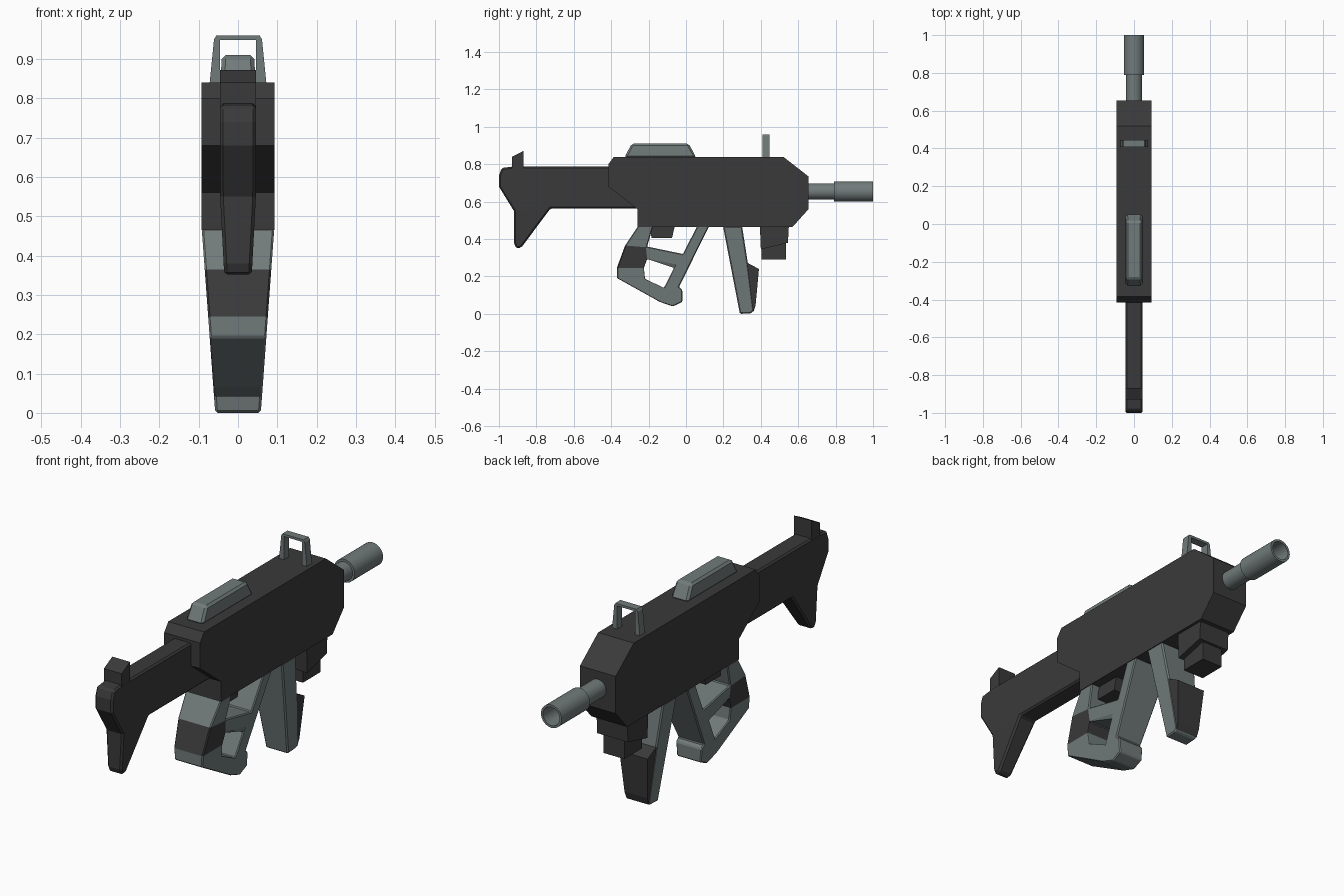
import bpy, bmesh, math
from mathutils import Matrix

if "Cube" in bpy.data.objects:
    bpy.data.objects.remove(bpy.data.objects["Cube"])


def material(name, rgb):
    m = bpy.data.materials.new(name)
    m.diffuse_color = (*rgb, 1)
    m.use_nodes = True
    m.node_tree.nodes["Principled BSDF"].inputs["Base Color"].default_value = m.diffuse_color
    return m


DARK = material("charcoal", (0.042, 0.042, 0.042))
LIGHT = material("steel grey", (0.165, 0.195, 0.195))


def finish(bm, name, mats, bevel=0.0):
    bmesh.ops.recalc_face_normals(bm, faces=bm.faces)
    me = bpy.data.meshes.new(name)
    bm.to_mesh(me)
    bm.free()
    for m in mats:
        me.materials.append(m)
    ob = bpy.data.objects.new(name, me)
    bpy.context.collection.objects.link(ob)
    if bevel:
        mod = ob.modifiers.new("Bevel", "BEVEL")
        mod.width = bevel
        mod.segments = 1
        mod.limit_method = 'ANGLE'
        mod.angle_limit = math.radians(35)
    return ob


def plate(name, pts, half, mats, cells=None, second=(), bevel=0.0, axis='X', centre=0.0):
    """Side profile made of cells, given thickness 2*half(z); cells in 'second' use material 1."""
    cells = cells or [list(range(len(pts)))]
    bm = bmesh.new()

    def vert(p, s):
        d = s * half(p[1]) + centre
        return bm.verts.new((d, p[0], p[1]) if axis == 'X' else (p[0], d, p[1]))
    left = [vert(p, -1) for p in pts]
    right = [vert(p, 1) for p in pts]
    edges = [frozenset((c[i - 1], c[i])) for c in cells for i in range(len(c))]
    for k, c in enumerate(cells):
        faces = [bm.faces.new([left[i] for i in c]), bm.faces.new([right[i] for i in reversed(c)])]
        for i in range(len(c)):
            a, b = c[i - 1], c[i]
            if edges.count(frozenset((a, b))) == 1:      # outline edge gets a wall
                faces.append(bm.faces.new((left[a], right[a], right[b], left[b])))
        for f in faces:
            f.material_index = 1 if k in second else 0
    return finish(bm, name, mats, bevel)


def const(w):
    return lambda z: w


def taper(z):                                            # grip and magazine narrow downward
    return 0.058 + (0.092 - 0.058) * z / 0.465


# Main receiver
plate("receiver", [(-0.415, 0.80), (-0.385, 0.84), (0.52, 0.84), (0.655, 0.735), (0.655, 0.56),
                   (0.57, 0.465), (-0.26, 0.465), (-0.26, 0.56), (-0.415, 0.68)],
      const(0.093), [DARK])

# Shoulder stock: beam, butt, and lower toe
plate("stock", [(-0.38, 0.787), (-0.93, 0.787), (-0.985, 0.78), (-1, 0.74), (-1, 0.68),
                (-0.92, 0.55), (-0.92, 0.38), (-0.908, 0.35), (-0.88, 0.355), (-0.725, 0.563),
                (-0.24, 0.563)],
      lambda z: 0.046 if z > 0.56 else 0.035 + 0.011 * (z - 0.35) / 0.21, [DARK],
      cells=[[0, 1, 9, 10], [1, 2, 3, 4, 5, 9], [5, 6, 7, 8, 9]], bevel=0.008)

# Rear sight
plate("rear_sight", [(-0.93, 0.78), (-0.93, 0.84), (-0.868, 0.872), (-0.868, 0.78)],
      const(0.046), [DARK])

# Top cover
plate("top_cover", [(-0.33, 0.835), (-0.29, 0.91), (0.015, 0.91), (0.055, 0.835)],
      lambda z: 0.045 if z < 0.85 else 0.041, [LIGHT], bevel=0.01)

# Front sight hoop
plate("front_sight", [(-0.073, 0.83), (-0.061, 0.95), (-0.055, 0.96), (0.055, 0.96),
                      (0.061, 0.95), (0.073, 0.83), (0.046, 0.83), (0.046, 0.949),
                      (-0.046, 0.949), (-0.046, 0.83)],
      const(0.019), [LIGHT], cells=[[0, 1, 8, 9], [1, 2, 3, 4, 7, 8], [4, 5, 6, 7]],
      axis='Y', centre=0.427)

# Rear grip frame with two windows and a dark band
grip = [(-0.257, 0.468), (-0.176, 0.468), (-0.208, 0.36), (-0.326, 0.365), (-0.37, 0.245),
        (-0.225, 0.245), (-0.208, 0.294), (-0.219, 0.187), (-0.37, 0.192), (-0.118, 0.139),
        (-0.14, 0.064), (-0.07, 0.04), (-0.02, 0.064), (-0.02, 0.128), (-0.037, 0.144),
        (-0.064, 0.246), (-0.016, 0.32), (0.059, 0.468), (0.123, 0.468)]
plate("grip_frame", grip, taper, [LIGHT, DARK],
      cells=[[0, 1, 2, 3], [3, 2, 6, 5, 4], [4, 5, 7, 8], [8, 7, 9, 10],
             [9, 14, 13, 12, 11, 10], [2, 16, 15, 6], [16, 17, 18, 14, 9, 15]],
      second=(1,), bevel=0.006)

# Trigger block in the upper window
plate("trigger_block", [(-0.19, 0.47), (-0.185, 0.405), (-0.075, 0.405), (-0.06, 0.47)],
      const(0.05), [DARK])

# Magazine with dark front pad
plate("magazine", [(0.198, 0.468), (0.30, 0.468), (0.33, 0.275), (0.362, 0.02), (0.35, 0.003),
                   (0.288, 0.0)], taper, [LIGHT], bevel=0.006)
plate("magazine_pad", [(0.325, 0.275), (0.39, 0.24), (0.372, 0.045), (0.36, 0.01), (0.345, 0.06)],
      lambda z: taper(z) - 0.002, [DARK])

# Stepped blocks under the front
plate("front_block", [(0.395, 0.47), (0.55, 0.47), (0.545, 0.38), (0.40, 0.345)],
      const(0.08), [DARK])
plate("front_block_lower", [(0.405, 0.36), (0.535, 0.385), (0.535, 0.29), (0.405, 0.29)],
      const(0.054), [DARK])

# Barrel and hollow muzzle, turned around the y axis
bm = bmesh.new()
axis_z = 0.654
profile = [(0.0, 0.62), (0.043, 0.62), (0.043, 0.79), (0.054, 0.79), (0.054, 1.0),
           (0.043, 1.0), (0.043, 0.87), (0.0, 0.87)]
vs = [bm.verts.new((r, y, axis_z)) for r, y in profile]
es = [bm.edges.new((a, b)) for a, b in zip(vs, vs[1:])]
bmesh.ops.spin(bm, geom=vs + es, cent=(0, 0, axis_z), axis=(0, 1, 0),
               angle=math.tau, steps=32, use_duplicate=False)
bmesh.ops.remove_doubles(bm, verts=bm.verts, dist=0.0005)
barrel = finish(bm, "barrel", [LIGHT])
bpy.context.view_layer.objects.active = barrel
barrel.select_set(True)
bpy.ops.object.shade_smooth_by_angle(angle=math.radians(35))
